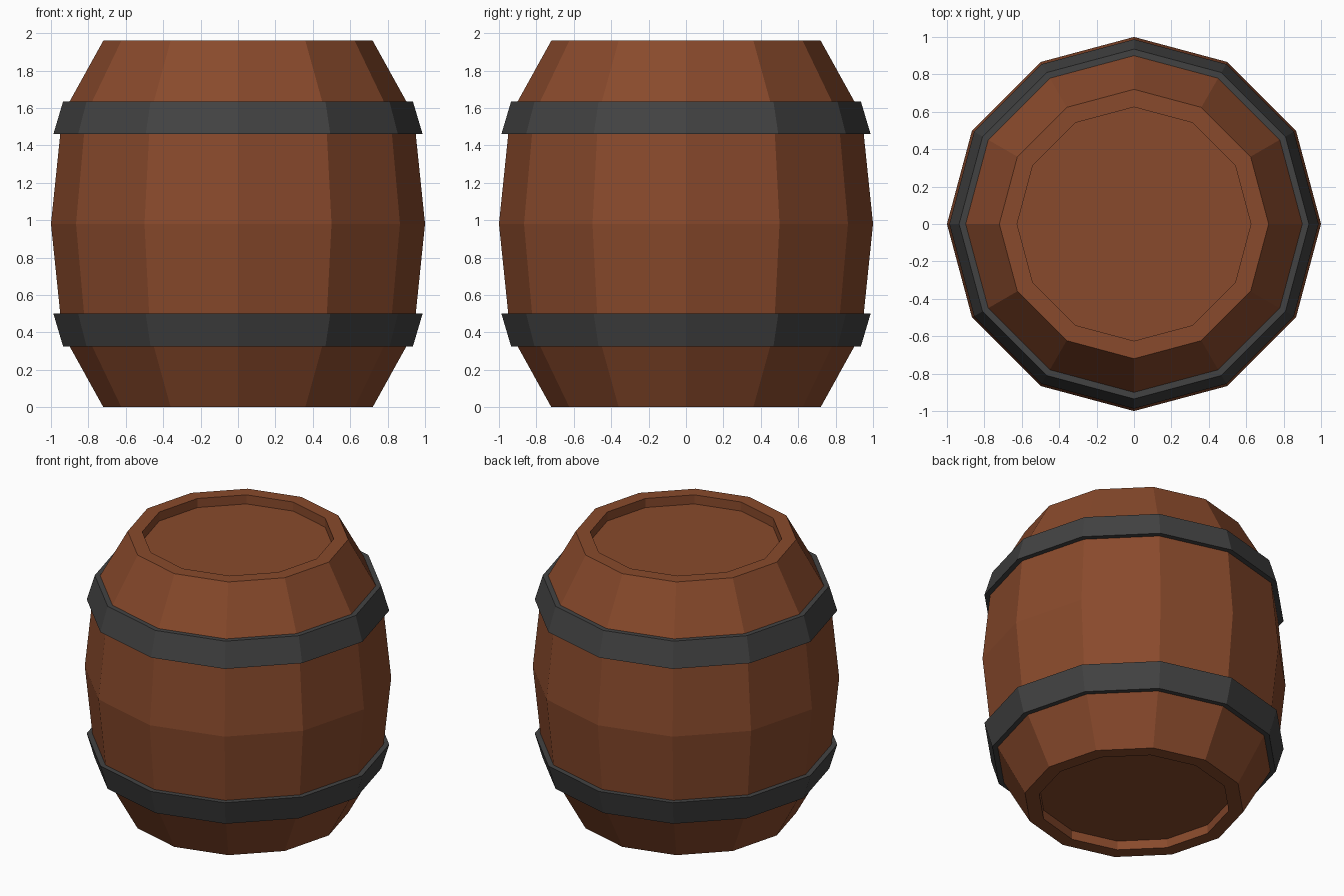
import bpy, bmesh
from math import cos, sin, tau

if "Cube" in bpy.data.objects:
    bpy.data.objects.remove(bpy.data.objects["Cube"])

SIDES = 12
HEIGHT = 1.96


def material(name, color):
    m = bpy.data.materials.new(name)
    m.diffuse_color = color
    m.use_nodes = True
    m.node_tree.nodes["Principled BSDF"].inputs["Base Color"].default_value = m.diffuse_color
    return m


def lathe(name, profile, mat, closed=False):
    """Spin an (r, z) profile into flat-sided rings; cap the ends unless closed."""
    bm = bmesh.new()
    rings = [[bm.verts.new((r * cos(tau * i / SIDES), r * sin(tau * i / SIDES), z))
              for i in range(SIDES)] for r, z in profile]
    pairs = list(zip(rings, rings[1:]))
    if closed:
        pairs.append((rings[-1], rings[0]))
    else:
        bm.faces.new(rings[0])
        bm.faces.new(rings[-1])
    for a, b in pairs:
        for i in range(SIDES):
            j = (i + 1) % SIDES
            bm.faces.new((a[i], a[j], b[j], b[i]))
    bmesh.ops.recalc_face_normals(bm, faces=bm.faces)
    mesh = bpy.data.meshes.new(name)
    bm.to_mesh(mesh)
    bm.free()
    mesh.materials.append(mat)
    obj = bpy.data.objects.new(name, mesh)
    bpy.context.collection.objects.link(obj)
    return obj


def flip(profile):
    return [(r, HEIGHT - z) for r, z in profile]


wood = material("wood", (0.25, 0.068, 0.025, 1))
iron = material("iron", (0.055, 0.055, 0.055, 1))

# Wooden body with recessed lids, lower half mirrored to the top
half = [(0.625, 0.065), (0.625, 0), (0.72, 0), (0.90, 0.325), (0.94, 0.40)]
lathe("barrel_body", half + [(1.0, HEIGHT / 2)] + flip(half)[::-1], wood)

# Iron hoops
hoop = [(0.89, 0.325), (0.935, 0.325), (0.987, 0.50), (0.94, 0.50)]
lathe("lower_hoop", hoop, iron, closed=True)
lathe("upper_hoop", flip(hoop), iron, closed=True)
